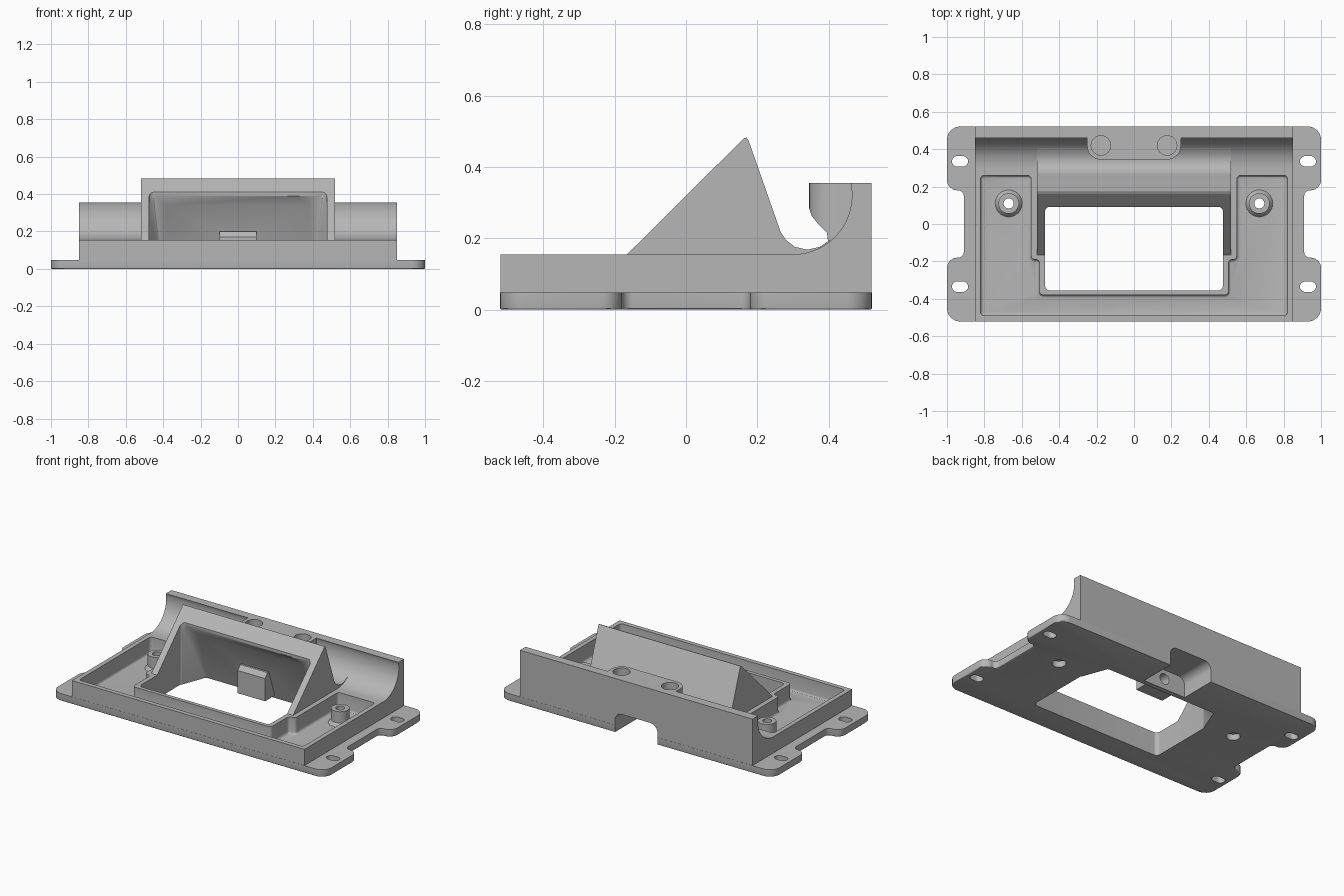
import bpy, bmesh, math
from mathutils import Vector

cube = bpy.data.objects.get("Cube")
if cube:
    bpy.data.objects.remove(cube, do_unlink=True)

grey = bpy.data.materials.new("matte grey")
grey.use_nodes = True
grey.diffuse_color = (0.47, 0.47, 0.47, 1)
grey.node_tree.nodes["Principled BSDF"].inputs["Base Color"].default_value = grey.diffuse_color


def rounded(points, radius, steps=6):
    """Round polygon corners; radius is one number or one per corner."""
    out, n = [], len(points)
    radii = radius if isinstance(radius, list) else [radius] * n
    for i, r in enumerate(radii):
        p = Vector(points[i])
        a = (Vector(points[i - 1]) - p).normalized()
        b = (Vector(points[(i + 1) % n]) - p).normalized()
        if r == 0:
            out.append(p)
            continue
        half = a.angle(b) / 2
        centre = p + (a + b).normalized() * r / math.sin(half)
        reach = r / math.tan(half)
        start, end = p + a * reach - centre, p + b * reach - centre
        for k in range(steps + 1):
            out.append(centre + start.lerp(end, k / steps).normalized() * r)
    return out


def mirrored(points):
    """Complete a half outline across x = 0."""
    return points + [(-x, y) for x, y in reversed(points)]


def rect(x0, x1, y0, y1):
    return [(x0, y0), (x1, y0), (x1, y1), (x0, y1)]


def circle(x, y, r, n=32):
    return [(x + r * math.cos(2 * math.pi * i / n), y + r * math.sin(2 * math.pi * i / n))
            for i in range(n)]


def finish(name, bm):
    bmesh.ops.recalc_face_normals(bm, faces=bm.faces)
    mesh = bpy.data.meshes.new(name)
    bm.to_mesh(mesh)
    bm.free()
    mesh.materials.append(grey)
    obj = bpy.data.objects.new(name, mesh)
    bpy.context.collection.objects.link(obj)
    return obj


def prism(name, points, axis, lo, hi, floor_bevel=0):
    """Extrude a 2D outline along an axis, optionally bevelling the low end."""
    place = {"x": lambda u, v, t: (t, u, v), "y": lambda u, v, t: (u, t, v),
             "z": lambda u, v, t: (u, v, t)}[axis]
    bm = bmesh.new()
    low = [bm.verts.new(place(u, v, lo)) for u, v in points]
    face = bm.faces.new(low)
    ring = list(face.edges)
    new = bmesh.ops.extrude_face_region(bm, geom=[face], use_keep_orig=True)["geom"]
    move = Vector(place(0, 0, hi - lo))
    bmesh.ops.translate(bm, verts=[g for g in new if isinstance(g, bmesh.types.BMVert)], vec=move)
    bmesh.ops.recalc_face_normals(bm, faces=bm.faces)
    if floor_bevel:
        bmesh.ops.bevel(bm, geom=ring, offset=floor_bevel, segments=3, profile=0.5,
                        affect="EDGES")
    return finish(name, bm)


def hull(name, points):
    bm = bmesh.new()
    for p in points:
        bm.verts.new(p)
    bmesh.ops.convex_hull(bm, input=bm.verts)
    return finish(name, bm)


def combine(target, tool, operation):
    mod = target.modifiers.new(operation, "BOOLEAN")
    mod.operation, mod.solver, mod.object = operation, "EXACT", tool
    bpy.context.view_layer.objects.active = target
    bpy.ops.object.modifier_apply(modifier=mod.name)
    bpy.data.objects.remove(tool, do_unlink=True)


# Main body with raised rear wall and concave cradle
arc = [(0.30 + 0.165 * math.cos(a), 0.32 + 0.165 * math.sin(a))
       for a in [math.radians(12 - 102 * i / 16) for i in range(17)]]
body = prism("enclosure_body", [(-0.52, 0.01), (0.52, 0.01), (0.52, 0.355), (0.461, 0.355)]
             + arc + [(-0.52, 0.155)], "x", -0.85, 0.85)

# Mounting flange with four ears
ear = [(0, -0.521), (1, -0.521), (1, -0.18), (0.91, -0.18),
       (0.91, 0.18), (1, 0.18), (1, 0.521), (0, 0.521)]
half = rounded(ear, [0, 0.07, 0.055, 0.03, 0.03, 0.055, 0.07, 0])
outline = [tuple(p) for p in half][1:-1]
flange = prism("flange", mirrored(outline), "z", 0, 0.048, 0.006)
combine(body, flange, "UNION")

# Tray pocket around the screen frame
tray = [(0.505, -0.38), (0.505, -0.19), (0.55, -0.19), (0.55, 0.26), (0.82, 0.26), (0.82, -0.49)]
pocket = prism("tray_cutter", rounded(mirrored(tray), 0.02), "z", 0.045, 0.6, 0.015)
combine(body, pocket, "DIFFERENCE")

# Angled screen hood with a curved foot at the back
hood = prism("hood", [(-0.16, 0.1), (-0.165, 0.155), (0.162, 0.48), (0.17, 0.482), (0.175, 0.475),
                      (0.265, 0.218), (0.28, 0.195), (0.305, 0.176), (0.34, 0.168),
                      (0.375, 0.176), (0.405, 0.196), (0.43, 0.12)], "x", -0.518, 0.518)
combine(body, hood, "UNION")

# Rear pad that carries the two round recesses
pad = prism("rear_pad", [(0.345, 0.355), (0.345, 0.285), (0.352, 0.263), (0.368, 0.243),
                         (0.395, 0.215), (0.4, 0.17), (0.51, 0.17), (0.51, 0.355)],
            "x", -0.4, 0.4)
plan = prism("pad_plan", rounded(rect(-0.25, 0.25, 0.345, 0.6), [0.07, 0.07, 0, 0]), "z", 0, 0.5)
combine(pad, plan, "INTERSECT")
combine(body, pad, "UNION")

# Screen opening: straight shaft plus a tapered space under the hood
shaft = prism("shaft_cutter", rounded(rect(-0.475, 0.475, -0.355, 0.092), 0.025), "z", -0.1, 0.7)
combine(body, shaft, "DIFFERENCE")
taper = hull("taper_cutter", [(s * x, y, z) for s in (-1, 1) for x, y, z in
             [(0.473, 0, -0.05), (0.473, 0, 0.25), (0.473, 0.07, -0.05), (0.473, 0.07, 0.38),
              (0.45, 0.085, 0.4), (0.385, 0.13, 0.34), (0.4, 0.265, -0.05)]])
combine(body, taper, "DIFFERENCE")

# Cable housing on the inner rear wall
housing = prism("cable_housing", [(0.14, 0.02), (0.14, 0.17), (0.165, 0.2), (0.24, 0.2),
                                  (0.3, 0.15), (0.3, 0.02)], "x", -0.1, 0.1)
combine(body, housing, "UNION")

# Rear cable notch and its hole
notch = prism("notch_cutter", rounded(rect(-0.155, 0.155, -0.1, 0.13), [0, 0, 0.05, 0.05]),
              "y", 0.28, 0.7)
combine(body, notch, "DIFFERENCE")
combine(body, prism("cable_hole", circle(0, 0.07, 0.035), "y", 0.18, 0.35), "DIFFERENCE")

for side in (-1, 1):
    # Screw bosses with flared feet
    x, y = side * 0.67, 0.11
    combine(body, prism("boss", circle(x, y, 0.055), "z", 0.03, 0.14), "UNION")
    foot = hull("boss_foot", [(u, v, 0.035) for u, v in circle(x, y, 0.08)]
                + [(u, v, 0.07) for u, v in circle(x, y, 0.052)])
    combine(body, foot, "UNION")
    combine(body, prism("screw_hole", circle(x, y, 0.027), "z", -0.1, 0.3), "DIFFERENCE")
    combine(body, prism("screw_recess", circle(x, y, 0.042), "z", -0.1, 0.04), "DIFFERENCE")
    # Round recesses in the rear pad
    recess = prism("recess", circle(side * 0.177, 0.42, 0.052), "z", 0.27, 0.5)
    combine(body, recess, "DIFFERENCE")
    # Slots in the ears
    for end in (-1, 1):
        sx, sy = side * 0.93, end * 0.335
        slot = rounded(rect(sx - 0.043, sx + 0.043, sy - 0.028, sy + 0.028), 0.027)
        combine(body, prism("slot", slot, "z", -0.1, 0.2), "DIFFERENCE")

# Smooth rounded areas, crisp edges
bpy.ops.object.select_all(action="DESELECT")
body.select_set(True)
bpy.context.view_layer.objects.active = body
bpy.ops.object.shade_smooth_by_angle(angle=math.radians(30))
